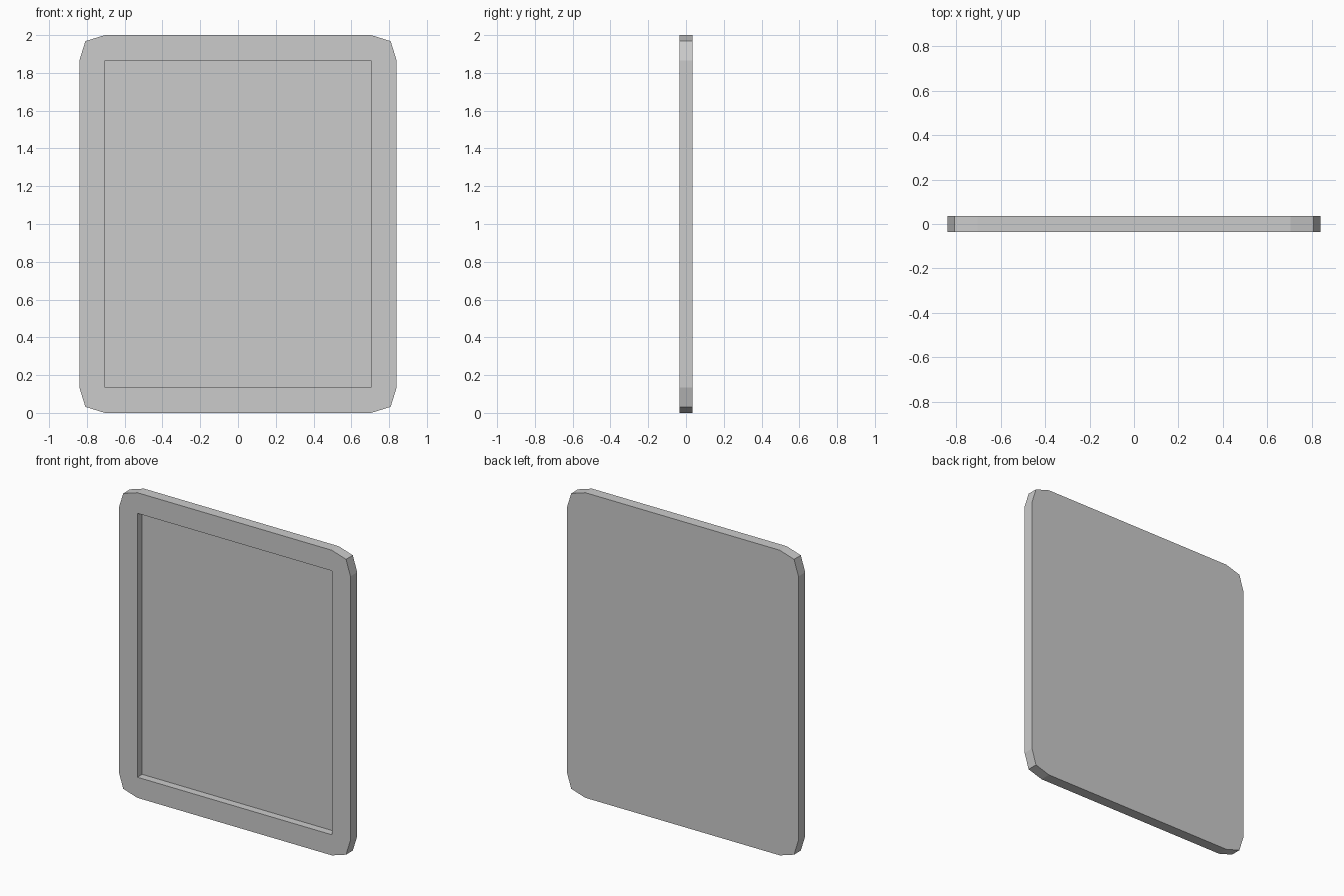
import bpy, bmesh

if "Cube" in bpy.data.objects:
    bpy.data.objects.remove(bpy.data.objects["Cube"])

W, H, T = 0.84, 1.0, 0.035      # half width, half height, half thickness
BORDER, CUT = 0.135, 0.032      # border width, corner facet offset
DEPTH = 0.05                    # recess depth

# Corner outline: three points per corner, counter-clockwise seen from the front
quarter = [(W, H - BORDER), (W - CUT, H - CUT), (W - BORDER, H)]
corners = []
for sx, sz in ((1, 1), (-1, 1), (-1, -1), (1, -1)):
    pts = [(sx * x, sz * z + H) for x, z in quarter]
    corners.append(pts if sx * sz > 0 else pts[::-1])
inner = [(sx * (W - BORDER), H + sz * (H - BORDER))
         for sx, sz in ((1, 1), (-1, 1), (-1, -1), (1, -1))]

bm = bmesh.new()


def ring(points, y):
    return [bm.verts.new((x, y, z)) for x, z in points]


outline = [p for c in corners for p in c]
front, back = ring(outline, -T), ring(outline, T)
lip, floor = ring(inner, -T), ring(inner, -T + DEPTH)

# Back and outer rim
bm.faces.new(back)
for i in range(12):
    j = (i + 1) % 12
    bm.faces.new((front[i], front[j], back[j], back[i]))

# Front border, recess walls and recessed panel
for k in range(4):
    n = (k + 1) % 4
    a, b, c = front[3 * k:3 * k + 3]
    bm.faces.new((lip[k], a, b, c))
    bm.faces.new((lip[k], c, front[3 * n], lip[n]))
    bm.faces.new((lip[k], lip[n], floor[n], floor[k]))
bm.faces.new(floor)

bmesh.ops.recalc_face_normals(bm, faces=bm.faces)
mesh = bpy.data.meshes.new("framed_panel")
bm.to_mesh(mesh)
bm.free()
bpy.context.collection.objects.link(bpy.data.objects.new("framed_panel", mesh))
